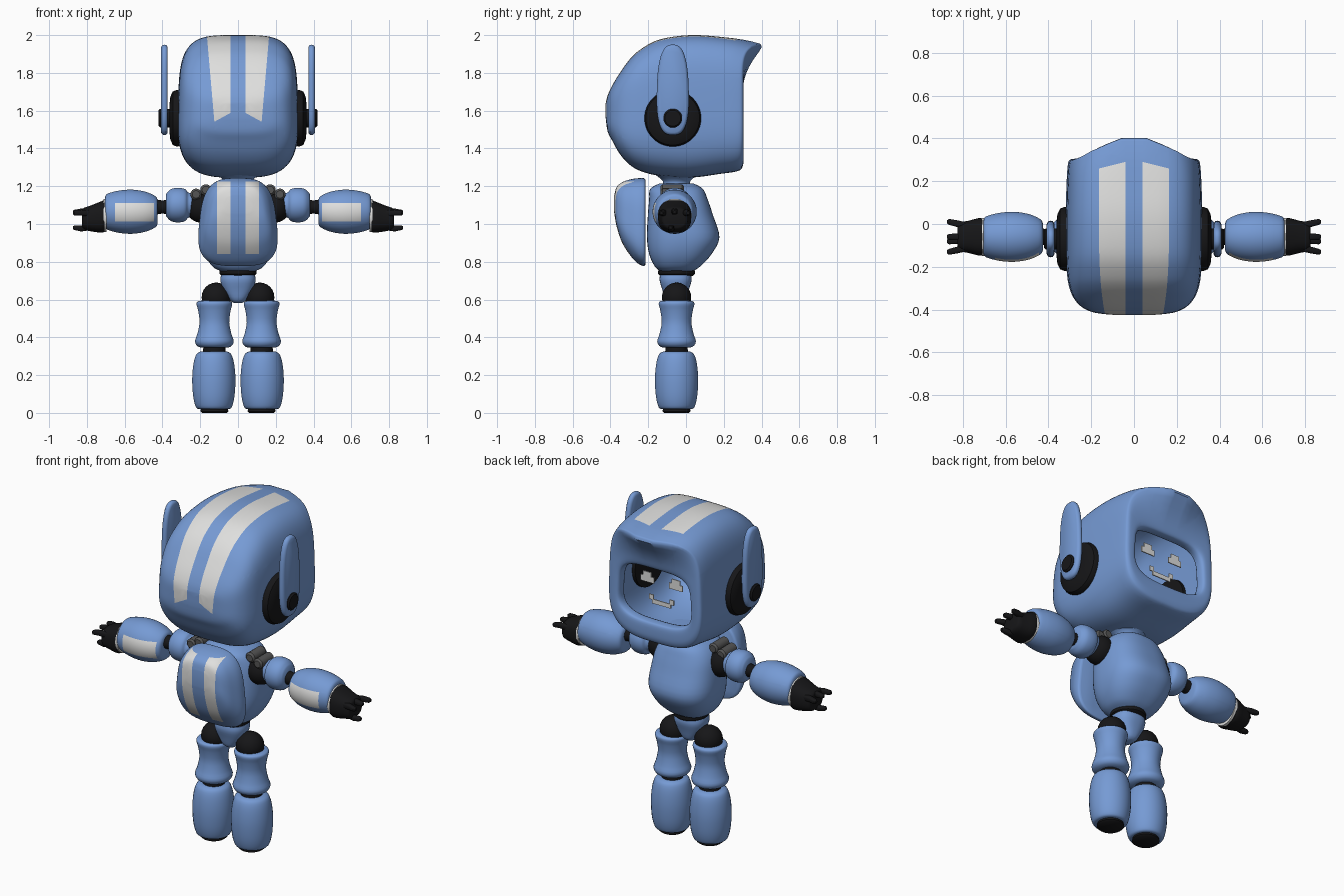
import bpy, bmesh, math
from mathutils import Vector

cube = bpy.data.objects.get("Cube")
if cube:
    bpy.data.objects.remove(cube, do_unlink=True)

parts = []


def material(name, rgb):
    m = bpy.data.materials.new(name)
    m.use_nodes = True
    m.diffuse_color = (*rgb, 1)
    m.node_tree.nodes["Principled BSDF"].inputs["Base Color"].default_value = (*rgb, 1)
    return m


BLUE = material("soft blue", (0.18, 0.325, 0.66))
WHITE = material("off white", (0.74, 0.74, 0.73))
BLACK = material("rubber black", (0.008, 0.008, 0.009))
GREY = material("piston grey", (0.09, 0.09, 0.09))


def smooth_rings(rings, k):
    """Catmull-Rom interpolation of ring parameters."""
    out = []
    for i in range(len(rings) - 1):
        quad = [rings[max(i - 1, 0)], rings[i], rings[i + 1], rings[min(i + 2, len(rings) - 1)]]
        for j in range(k):
            t = j / k
            out.append([b + 0.5 * t * (c - a + t * (2 * a - 5 * b + 4 * c - d + t * (3 * (b - c) + d - a)))
                        for a, b, c, d in zip(*quad)])
    return out + [list(rings[-1])]


def loft(name, axis, rings, mats, n=2, low_n=None, seg=32, k=1, side=1,
         taper=0, open_end=False, warp=None, cuts=(), paint=None):
    """Skin superellipse rings (position, centre a, centre b, radius a, radius b)."""
    bm = bmesh.new()
    loops = []
    for t, a0, b0, ra, rb in smooth_rings(rings, k):
        loop = []
        for i in range(seg):
            ang = 2 * math.pi * (i + 0.5) / seg
            c, s = math.cos(ang), math.sin(ang)
            p = 2 / (low_n if low_n and s < 0 else n)
            v = math.copysign(abs(s) ** p, s)
            a = a0 + ra * math.copysign(abs(c) ** p, c) * (1 - taper * v)
            b = b0 + rb * v
            co = Vector({"x": (t, a, b), "y": (a, t, b), "z": (a, b, t)}[axis])
            if warp:
                co = warp(co)
            co.x *= side
            loop.append(bm.verts.new(co))
        loops.append(loop)
    for lo, hi in zip(loops, loops[1:]):
        for i in range(seg):
            j = (i + 1) % seg
            bm.faces.new((lo[i], lo[j], hi[j], hi[i]))
    bm.faces.new(loops[0])
    if not open_end:
        bm.faces.new(loops[-1])
    bmesh.ops.recalc_face_normals(bm, faces=bm.faces[:])
    for point, normal in cuts:
        bmesh.ops.bisect_plane(bm, geom=bm.verts[:] + bm.edges[:] + bm.faces[:],
                               plane_co=point, plane_no=normal, dist=1e-5)
    if paint:
        for f in bm.faces:
            f.material_index = int(not paint(f.calc_center_median()))
    mesh = bpy.data.meshes.new(name)
    bm.to_mesh(mesh)
    bm.free()
    for m in mats:
        mesh.materials.append(m)
    obj = bpy.data.objects.new(name, mesh)
    bpy.context.collection.objects.link(obj)
    parts.append(obj)
    return obj


def turned(name, axis, profile, a0, b0, mats, **kw):
    """Round part from (position, radius) pairs."""
    return loft(name, axis, [(t, a0, b0, r, r) for t, r in profile], mats, **kw)


def ball(name, x, y, z, r, mat, side):
    arc = [math.pi * i / 12 for i in range(13)]
    turned(name, "z", [(z - r * math.cos(a), max(r * math.sin(a), 0.002)) for a in arc], x, y, [mat], side=side)


def spans(rows):
    """Rows of (y, bottom, top, half width) as rings."""
    return [(y, 0, (lo + hi) / 2, w, (hi - lo) / 2) for y, lo, hi, w in rows]


# Head: hollow shell with a peaked visor over the face opening
def visor(co):
    rise = min(max((co.z - 1.72) / 0.21, 0), 1) ** 2
    back = min(max((co.y - 0.15) / 0.14, 0), 1)
    co.y += 0.125 * max(1 - abs(co.x) / 0.31, 0) * rise * back * back * (3 - 2 * back)
    return co


def head_stripe(c):
    x = abs(c.x)
    inside = 0.04 < x < 0.165 + 0.087 * (c.z - 2)
    return inside and c.z > 1.61 - 0.55 * x and c.y < 0.3 - 0.25 * x and (c.y < 0 or c.z > 1.9)


head_cuts = []
for s in (1, -1):
    head_cuts += [((s * 0.04, 0, 0), (1, 0, 0)), ((s * 0.165, 0, 2), (s, 0, -0.087)),
                  ((0, 0, 1.61), (s * 0.55, 0, 1)), ((0, 0.3, 0), (s * 0.25, 1, 0))]

head = loft("head_shell", "y", spans([
    (-0.425, 1.56, 1.64, 0.09), (-0.415, 1.49, 1.68, 0.18), (-0.39, 1.44, 1.735, 0.24),
    (-0.35, 1.37, 1.80, 0.278), (-0.30, 1.315, 1.87, 0.30), (-0.24, 1.28, 1.925, 0.311),
    (-0.14, 1.255, 1.977, 0.317), (0.02, 1.245, 2.0, 0.318), (0.18, 1.265, 1.99, 0.314),
    (0.275, 1.28, 1.96, 0.308), (0.30, 1.305, 1.935, 0.297), (0.305, 1.35, 1.80, 0.27),
    (0.30, 1.395, 1.74, 0.245), (0.28, 1.405, 1.725, 0.235), (0.25, 1.405, 1.725, 0.235)]),
    [WHITE, BLUE], n=4, low_n=3.3, seg=72, k=4, taper=0.035, open_end=True,
    warp=visor, cuts=head_cuts, paint=head_stripe)
shell = head.modifiers.new("thickness", "SOLIDIFY")
shell.thickness = 0.015
shell.offset = -1
shell.material_offset = 1


# Face: blocky floating eyes and mouth
def plate(name, x, z, w, h):
    loft(name, "y", [(0.227, x, z, w / 2, h / 2), (0.233, x, z, w / 2, h / 2)], [WHITE], n=60, seg=4)


for s, label in ((1, "left"), (-1, "right")):
    plate(label + "_eye_lower", s * 0.095, 1.622, 0.09, 0.035)
    plate(label + "_eye_upper", s * 0.095, 1.652, 0.055, 0.027)
    plate(label + "_mouth_corner", s * 0.068, 1.522, 0.028, 0.03)
plate("mouth_bar", 0, 1.498, 0.125, 0.026)

# Neck, torso and waist
turned("neck", "z", [(1.16, 0.10), (1.2, 0.075), (1.23, 0.075), (1.265, 0.12)], 0, -0.05, [BLUE], k=3)
loft("torso", "z", [
    (0.75, 0, -0.05, 0.09, 0.085), (0.775, 0, -0.045, 0.135, 0.12), (0.84, 0, -0.03, 0.178, 0.165),
    (0.93, 0, -0.015, 0.2, 0.192), (1.05, 0, -0.03, 0.195, 0.172), (1.13, 0, -0.04, 0.178, 0.155),
    (1.185, 0, -0.05, 0.14, 0.14), (1.215, 0, -0.05, 0.08, 0.09)], [BLUE], n=2.6, seg=48, k=4)
turned("waist_ring", "z", [(0.725, 0.085), (0.735, 0.098), (0.755, 0.098)], 0, -0.05, [BLACK])
loft("pelvis", "z", [
    (0.583, 0, -0.055, 0.025, 0.035), (0.6, 0, -0.055, 0.045, 0.055), (0.65, 0, -0.055, 0.078, 0.07),
    (0.70, 0, -0.055, 0.094, 0.085), (0.73, 0, -0.055, 0.09, 0.083)], [BLUE], n=2.5, k=3)


# Chest plate with twin stripes
def chest_stripe(c):
    return 0.04 < abs(c.x) < 0.11 and 0.84 < c.z < 1.225 and c.y < -0.24


loft("chest_plate", "y", spans([
    (-0.215, 0.785, 1.235, 0.19), (-0.225, 0.777, 1.243, 0.203), (-0.26, 0.795, 1.242, 0.202),
    (-0.30, 0.84, 1.235, 0.187), (-0.34, 0.905, 1.22, 0.165), (-0.368, 0.99, 1.195, 0.13),
    (-0.38, 1.06, 1.15, 0.07)]), [WHITE, BLUE], n=3.2, seg=56, k=4, taper=0.12,
    cuts=[((x, 0, 0), (1, 0, 0)) for x in (-0.11, -0.04, 0.04, 0.11)]
    + [((0, 0, z), (0, 0, 1)) for z in (0.84, 1.225)], paint=chest_stripe)


def forearm_patch(c):
    return 0.445 < abs(c.x) < 0.65 and 1.012 < c.z < 1.112 and c.y < -0.07


for side, label in ((1, "left_"), (-1, "right_")):
    kw = {"side": side}
    y = -0.06

    # Ear disc, antenna blade and hub
    turned(label + "ear_disc", "x", [(0.285, 0.145), (0.325, 0.15), (0.345, 0.142), (0.358, 0.115), (0.362, 0.08)],
           -0.07, 1.56, [BLACK], seg=48, **kw)
    loft(label + "antenna", "x", [
        (0.372, -0.07, 1.71, 0.07, 0.225), (0.38, -0.07, 1.71, 0.083, 0.238),
        (0.398, -0.07, 1.71, 0.083, 0.238), (0.408, -0.07, 1.71, 0.07, 0.225)],
        [BLUE], n=2.7, seg=48, k=2, taper=0.08, **kw)
    turned(label + "ear_hub", "x", [(0.35, 0.05), (0.412, 0.05), (0.42, 0.042)], -0.07, 1.56, [BLACK], **kw)

    # Shoulder
    ball(label + "shoulder_socket", 0.195, y, 1.09, 0.083, BLACK, side)
    for i, (px, pz) in enumerate(((0.17, 1.18), (0.222, 1.157))):
        turned(label + "shoulder_piston_" + str(i + 1), "y",
               [(-0.135, 0.02), (-0.125, 0.03), (-0.02, 0.03), (-0.01, 0.02)], px, pz, [GREY], seg=20, **kw)
    turned(label + "upper_arm", "x", [
        (0.225, 0.045), (0.245, 0.062), (0.265, 0.068), (0.28, 0.085), (0.315, 0.092),
        (0.355, 0.085), (0.38, 0.06)], y, 1.1, [BLUE], k=3, **kw)
    turned(label + "elbow", "x", [(0.36, 0.042), (0.4, 0.035), (0.44, 0.042)], y, 1.09, [BLACK], k=3, **kw)

    # Forearm with painted patch, wrist and hand
    turned(label + "forearm", "x", [
        (0.425, 0.06), (0.437, 0.082), (0.49, 0.106), (0.56, 0.117), (0.63, 0.112),
        (0.69, 0.096), (0.703, 0.08)], y, 1.065, [WHITE, BLUE], k=4, seg=48,
        cuts=[((side * x, 0, 0), (1, 0, 0)) for x in (0.445, 0.65)]
        + [((0, 0, z), (0, 0, 1)) for z in (1.012, 1.112)], paint=forearm_patch, **kw)
    turned(label + "wrist_band", "x", [(0.695, 0.089), (0.711, 0.089)], y, 1.045, [WHITE], **kw)
    loft(label + "palm", "x", [
        (0.708, y, 1.042, 0.085, 0.085), (0.725, y, 1.037, 0.088, 0.083), (0.775, y, 1.03, 0.075, 0.07),
        (0.815, y, 1.028, 0.068, 0.058), (0.825, y, 1.028, 0.055, 0.045)], [BLACK], n=2.6, k=2, **kw)
    for finger, fy, fz in (("front_finger", -0.05, 0.025), ("middle_finger", 0, 0.03),
                           ("back_finger", 0.05, 0.025), ("thumb", -0.015, -0.045)):
        loft(label + finger, "x", [
            (0.78, y + fy, 1.03 + fz, 0.018, 0.018), (0.83, y + fy * 1.25, 1.03 + fz * 1.2, 0.016, 0.016),
            (0.865, y + fy * 1.4, 1.03 + fz * 1.1, 0.014, 0.013),
            (0.873, y + fy * 1.4, 1.03 + fz * 1.1, 0.008, 0.008)], [BLACK], n=3, seg=12, **kw)

    # Leg
    x, y = 0.125, -0.05
    ball(label + "hip", 0.115, y, 0.612, 0.078, BLACK, side)
    turned(label + "thigh", "z", [
        (0.345, 0.07), (0.355, 0.092), (0.38, 0.103), (0.42, 0.09), (0.48, 0.079), (0.54, 0.086),
        (0.575, 0.095), (0.59, 0.088), (0.595, 0.06)], x, y, [BLUE], k=3, **kw)
    turned(label + "knee", "z", [(0.30, 0.062), (0.36, 0.058)], x, y, [BLACK], **kw)
    turned(label + "shin", "z", [
        (0.02, 0.075), (0.03, 0.095), (0.09, 0.11), (0.18, 0.115), (0.26, 0.108), (0.31, 0.093),
        (0.325, 0.07)], x + 0.003, y, [BLUE], k=4, **kw)
    turned(label + "foot", "z", [(0, 0.065), (0.008, 0.075), (0.03, 0.07)], x, y, [BLACK], **kw)

# Smooth shading with crisp edges kept
bpy.ops.object.select_all(action="DESELECT")
for obj in parts:
    obj.select_set(True)
bpy.context.view_layer.objects.active = parts[0]
bpy.ops.object.shade_smooth_by_angle(angle=math.radians(42))
